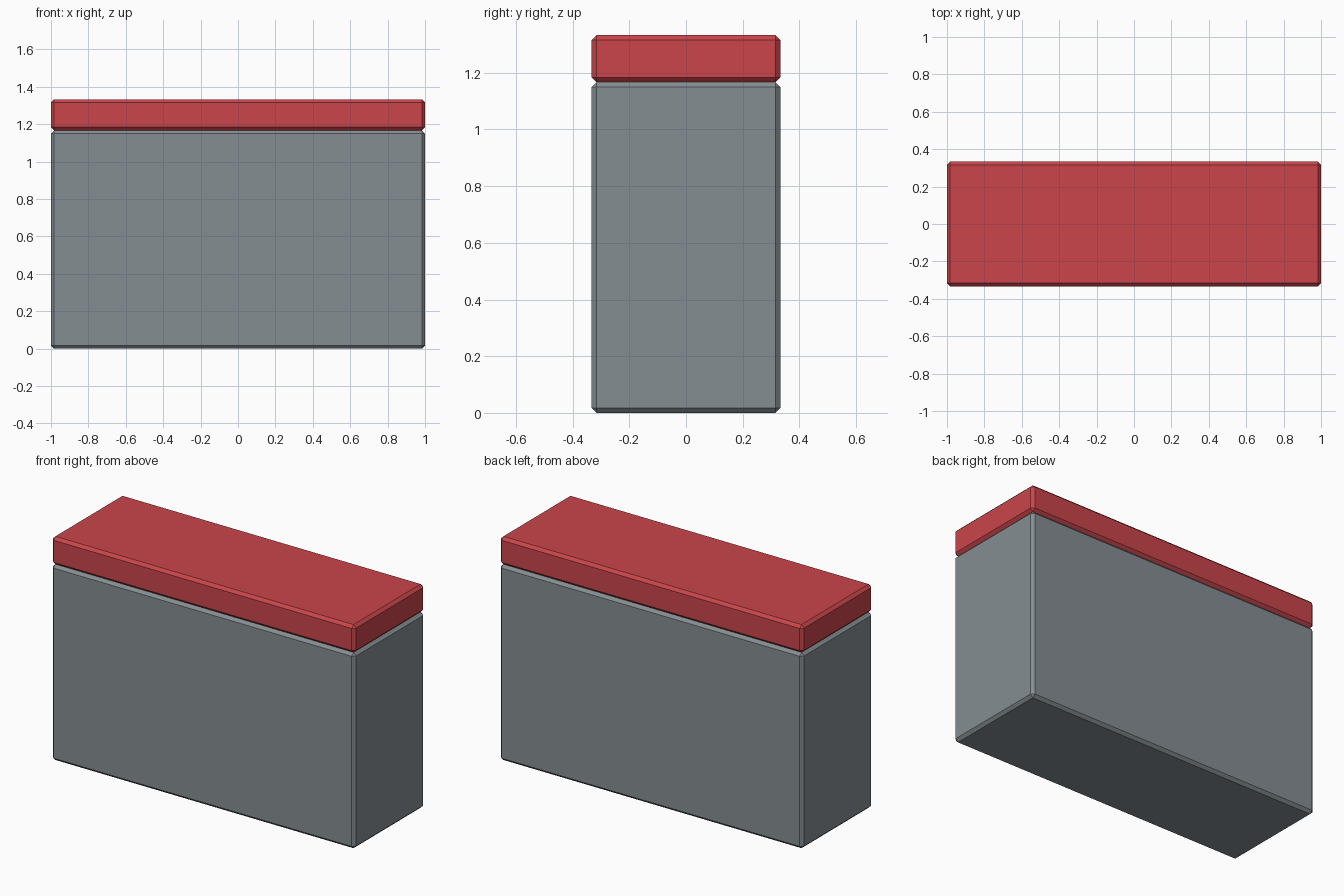
import bpy
import bmesh

if "Cube" in bpy.data.objects:
    bpy.data.objects.remove(bpy.data.objects["Cube"])


def material(name, rgb):
    m = bpy.data.materials.new(name)
    m.diffuse_color = (*rgb, 1.0)
    m.use_nodes = True
    m.node_tree.nodes["Principled BSDF"].inputs["Base Color"].default_value = m.diffuse_color
    return m


def chamfered_box(name, z0, z1, mat, chamfer=0.017):
    """Box 2 x 0.67 in plan, between two heights, with chamfered edges."""
    bm = bmesh.new()
    bmesh.ops.create_cube(bm, size=1.0)
    for v in bm.verts:
        v.co.x *= 2.0
        v.co.y *= 0.666
        v.co.z = z0 if v.co.z < 0 else z1
    bmesh.ops.bevel(bm, geom=bm.edges[:], offset=chamfer, segments=1,
                    profile=0.5, affect='EDGES')
    bmesh.ops.recalc_face_normals(bm, faces=bm.faces[:])
    mesh = bpy.data.meshes.new(name)
    bm.to_mesh(mesh)
    bm.free()
    mesh.materials.append(mat)
    obj = bpy.data.objects.new(name, mesh)
    bpy.context.collection.objects.link(obj)
    return obj


grey = material("slate grey", (0.235, 0.270, 0.290))
red = material("soft red", (0.590, 0.060, 0.070))

# Tall body and the slab lid resting on it
chamfered_box("body", 0.0, 1.167, grey)
chamfered_box("lid", 1.167, 1.333, red)
